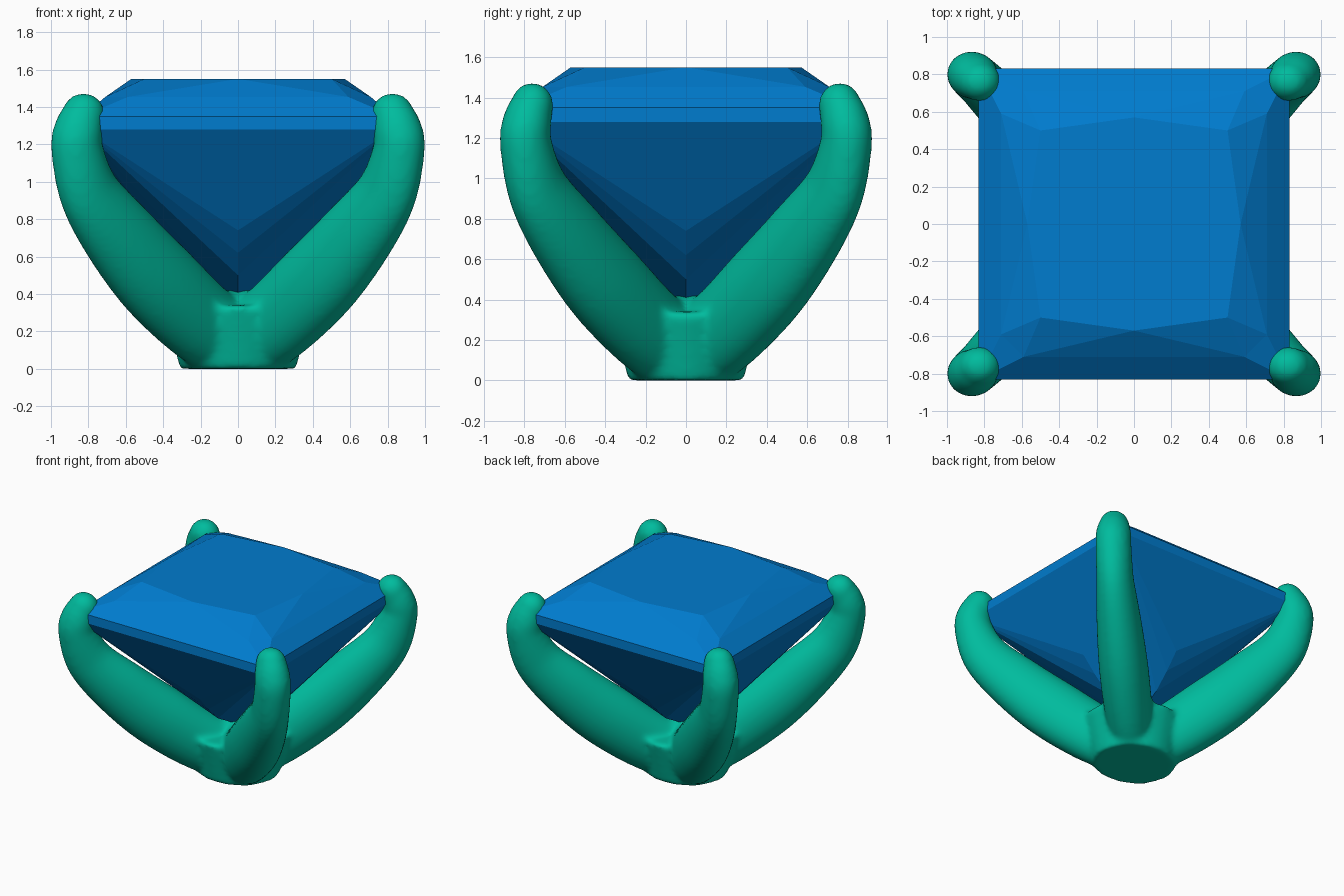
import bpy, bmesh, math
from mathutils import Vector, Matrix

if "Cube" in bpy.data.objects:
    bpy.data.objects.remove(bpy.data.objects["Cube"])


def make_object(name, bm, color):
    bmesh.ops.remove_doubles(bm, verts=bm.verts, dist=0.0005)
    bmesh.ops.recalc_face_normals(bm, faces=bm.faces)
    me = bpy.data.meshes.new(name)
    bm.to_mesh(me)
    bm.free()
    ob = bpy.data.objects.new(name, me)
    bpy.context.collection.objects.link(ob)
    mat = bpy.data.materials.new(name + "_color")
    mat.diffuse_color = color
    mat.use_nodes = True
    mat.node_tree.nodes["Principled BSDF"].inputs["Base Color"].default_value = mat.diffuse_color
    me.materials.append(mat)
    return ob


# Gemstone: one quarter of the facets, repeated four times about z
G = 0.832
A, B = (-G, -G, 1.35), (G, -G, 1.35)                    # girdle top
A2, B2 = (-G, -G, 1.28), (G, -G, 1.28)                  # girdle bottom
D, C = (-0.59, -0.71, 1.453), (0.59, -0.71, 1.453)      # crown break
E = (0.71, -0.59, 1.453)
M, P, Q = (0, -0.57, 1.55), (0.5, -0.5, 1.55), (-0.5, -0.5, 1.55)
mids = [(0, -0.48, 0.74), (0, -0.375, 0.62), (0, -0.25, 0.50), (0, 0, 0.36)]
facets = [(A, B, C, D), (D, C, M), (C, P, M), (D, M, Q), (B, E, C), (C, E, P),
          (A2, B2, B, A), (B2, A2, mids[0])]
for hi, lo in zip(mids, mids[1:]):                      # pavilion chevrons
    facets += [(A2, lo, hi), (B2, hi, lo)]

bm = bmesh.new()
table = []
for i in range(4):
    rot = Matrix.Rotation(i * math.pi / 2, 3, 'Z')
    for f in facets:
        bm.faces.new([bm.verts.new(rot @ Vector(p)) for p in f])
    table += [rot @ Vector(M), rot @ Vector(P)]
bm.faces.new([bm.verts.new(p) for p in table])
make_object("gemstone", bm, (0.0, 0.2, 0.62, 1))


# Setting: four tapering curved prongs, (offset, height, radius) along each
path = [(0, .21, .20), (.15, .215, .21), (.41, .45, .222), (.62, .69, .203),
        (.79, .93, .168), (.86, 1.17, .141), (.852, 1.28, .132), (.826, 1.36, .115)]
SIDES, STEPS, Y_SCALE = 24, 6, 0.922
WIDE, DEEP = 0.84, 1.08                                 # oval prong section


def catmull(pts):
    v = [Vector(p) for p in pts]
    v = [v[0] * 2 - v[1]] + v + [v[-1] * 2 - v[-2]]
    out = []
    for a, b, c, d in zip(v, v[1:], v[2:], v[3:]):
        for s in range(STEPS):
            t = s / STEPS
            out.append(0.5 * (2 * b + (c - a) * t + (2 * a - 5 * b + 4 * c - d) * t * t
                              + (3 * b - 3 * c + d - a) * t ** 3))
    return out + [v[-2]]


def add_prong(bm, sx, sy):
    samples = catmull(path)
    centers = [Vector((p[0], p[0], p[1])) for p in samples]
    side = Vector((-1, 1, 0)).normalized()
    n = len(centers)
    stations = []
    for i, c in enumerate(centers):
        tan = (centers[min(i + 1, n - 1)] - centers[max(i - 1, 0)]).normalized()
        stations.append((c, tan, samples[i][2], min(1, max(0, (1.25 - c.z) / 0.3))))
    c, tan, r, _ = stations[-1]
    for k in range(1, 7):                               # rounded tip
        a = k / 6.3 * math.pi / 2
        stations.append((c + tan * r * math.sin(a), tan, r * math.cos(a), 0))
    rings = []
    for c, tan, r, oval in stations:
        up = tan.cross(side)
        w, d = 1 + (WIDE - 1) * oval, 1 + (DEEP - 1) * oval
        ring = []
        for j in range(SIDES):
            a = 2 * math.pi * j / SIDES
            p = c + (side * math.cos(a) * w + up * math.sin(a) * d) * r
            ring.append(bm.verts.new((p.x * sx, p.y * sy * Y_SCALE, max(p.z, 0))))
        rings.append(ring)
    for r0, r1 in zip(rings, rings[1:]):
        for j in range(SIDES):
            k = (j + 1) % SIDES
            bm.faces.new((r0[j], r0[k], r1[k], r1[j]))
    bm.faces.new(rings[0])
    bm.faces.new(rings[-1])


def append_part(bm, part):
    bmesh.ops.recalc_face_normals(part, faces=part.faces)
    tmp = bpy.data.meshes.new("tmp")
    part.to_mesh(tmp)
    part.free()
    bm.from_mesh(tmp)
    bpy.data.meshes.remove(tmp)


# Each prong is closed separately, then fused by the remesh
bm = bmesh.new()
for sx in (-1, 1):
    for sy in (-1, 1):
        part = bmesh.new()
        add_prong(part, sx, sy)
        append_part(bm, part)

# Flared hub that fills the crotch between the prongs
part = bmesh.new()
bmesh.ops.create_cone(part, cap_ends=True, segments=32, radius1=0.31, radius2=0.40,
                      depth=0.34, matrix=Matrix.Translation((0, 0, 0.17)))
bmesh.ops.scale(part, verts=part.verts, vec=(1, Y_SCALE, 1))
append_part(bm, part)

setting = make_object("prong_setting", bm, (0.0, 0.5, 0.34, 1))
rm = setting.modifiers.new("fuse", 'REMESH')
rm.mode = 'VOXEL'
rm.voxel_size = 0.018
rm.use_smooth_shade = True
sm = setting.modifiers.new("soften", 'SMOOTH')
sm.factor = 0.5
sm.iterations = 12
